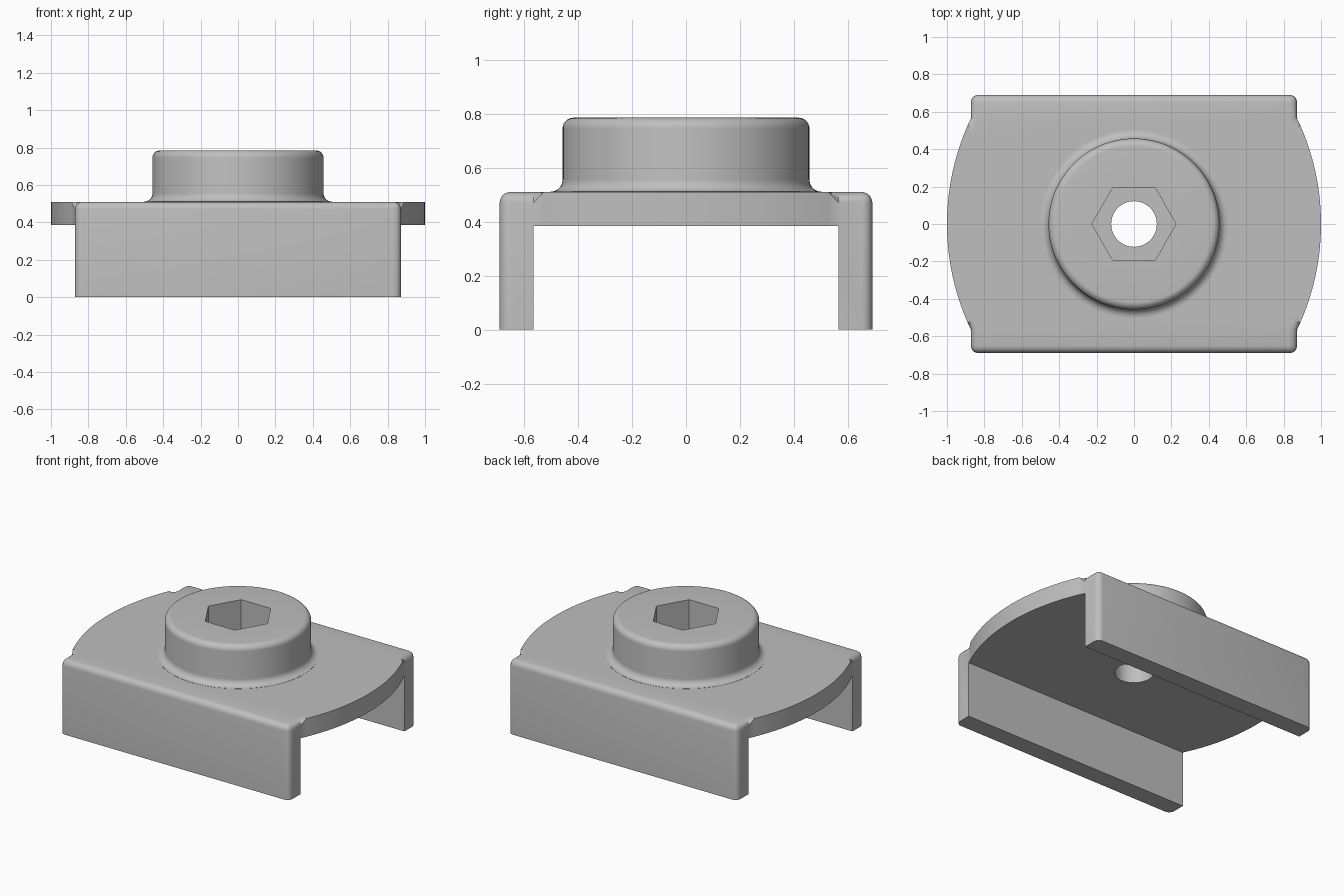
import bpy, bmesh
from math import sin, cos, pi, asin

if "Cube" in bpy.data.objects:
    bpy.data.objects.remove(bpy.data.objects["Cube"])

LEG_X, LEG_Y, INNER_Y = 0.872, 0.69, 0.565
PLATE_Z, PLATE_TOP, BOSS_TOP = 0.385, 0.51, 0.785
BOSS_R, ROUND = 0.457, 0.04

grey = bpy.data.materials.new("light grey")
grey.use_nodes = True
color = (0.52, 0.52, 0.52, 1)
grey.diffuse_color = color
grey.node_tree.nodes["Principled BSDF"].inputs["Base Color"].default_value = color


def make_object(name, bm):
    bmesh.ops.recalc_face_normals(bm, faces=bm.faces)
    mesh = bpy.data.meshes.new(name)
    bm.to_mesh(mesh)
    bm.free()
    mesh.materials.append(grey)
    obj = bpy.data.objects.new(name, mesh)
    bpy.context.collection.objects.link(obj)
    return obj


def prism(outline, low, high):
    bm = bmesh.new()
    face = bm.faces.new([bm.verts.new((x, y, low)) for x, y in outline])
    grown = bmesh.ops.extrude_face_region(bm, geom=[face])
    for v in grown["geom"]:
        if isinstance(v, bmesh.types.BMVert):
            v.co.z = high
    return bm


def circle(radius, sides):
    return [(radius * cos(2 * pi * i / sides), radius * sin(2 * pi * i / sides))
            for i in range(sides)]


def combine(target, other, operation):
    mod = target.modifiers.new(operation.title(), "BOOLEAN")
    mod.operation, mod.object, mod.solver = operation, other, "EXACT"
    bpy.context.view_layer.objects.active = target
    bpy.ops.object.modifier_apply(modifier=mod.name)
    bpy.data.objects.remove(other)


# Bracket body: straight clamp walls front and back, bowed ends
bow = 1 - LEG_X
bow_r = (INNER_Y ** 2 + bow ** 2) / (2 * bow)
half_angle = asin(INNER_Y / bow_r)
steps = 28
side = [(LEG_X, -LEG_Y)]
for i in range(steps + 1):
    a = half_angle * (2 * i / steps - 1)
    side.append((1 - bow_r + bow_r * cos(a), bow_r * sin(a)))
side.append((LEG_X, LEG_Y))
bm = prism(side + [(-x, -y) for x, y in side], 0, PLATE_TOP)

# Round the top rim and the four outer corners
rim = []
for e in bm.edges:
    a, b = (v.co for v in e.verts)
    top_edge = min(a.z, b.z) > PLATE_TOP - 0.01
    corner = abs(a.z - b.z) > 0.1 and abs(a.y) > LEG_Y - 0.01
    if top_edge or corner:
        rim.append(e)
bmesh.ops.bevel(bm, geom=rim, offset=ROUND, segments=6, profile=0.5, affect="EDGES")
body = make_object("clamp_bracket", bm)

# Open channel underneath
channel = [(-2, -INNER_Y), (2, -INNER_Y), (2, INNER_Y), (-2, INNER_Y)]
combine(body, make_object("channel_cutter", prism(channel, -1, PLATE_Z)), "DIFFERENCE")

# Round boss, with a fillet at the foot and a rounded top rim
fillet = 0.045
arc = [i * pi / 16 for i in range(9)]
profile = [(0, PLATE_TOP - 0.06), (BOSS_R + fillet, PLATE_TOP - 0.06)]
profile += [(BOSS_R + fillet * (1 - sin(a)), PLATE_TOP + 0.001 + fillet * (1 - cos(a)))
            for a in arc]
profile += [(BOSS_R - ROUND * (1 - cos(a)), BOSS_TOP - ROUND * (1 - sin(a)))
            for a in arc]
profile.append((0, BOSS_TOP))
bm = bmesh.new()
verts = [bm.verts.new((r, 0, z)) for r, z in profile]
edges = [bm.edges.new(pair) for pair in zip(verts, verts[1:])]
bmesh.ops.spin(bm, geom=verts + edges, cent=(0, 0, 0), axis=(0, 0, 1),
               angle=2 * pi, steps=96, use_merge=True)
bmesh.ops.remove_doubles(bm, verts=bm.verts, dist=0.0001)
combine(body, make_object("boss", bm), "UNION")

# Hexagonal pocket and through hole
combine(body, make_object("hex_cutter", prism(circle(0.225, 6), PLATE_TOP, 1)), "DIFFERENCE")
combine(body, make_object("hole_cutter", prism(circle(0.122, 48), 0.1, 1.1)), "DIFFERENCE")

bpy.ops.object.select_all(action="DESELECT")
body.select_set(True)
bpy.context.view_layer.objects.active = body
bpy.ops.object.shade_smooth_by_angle(angle=pi / 6)
